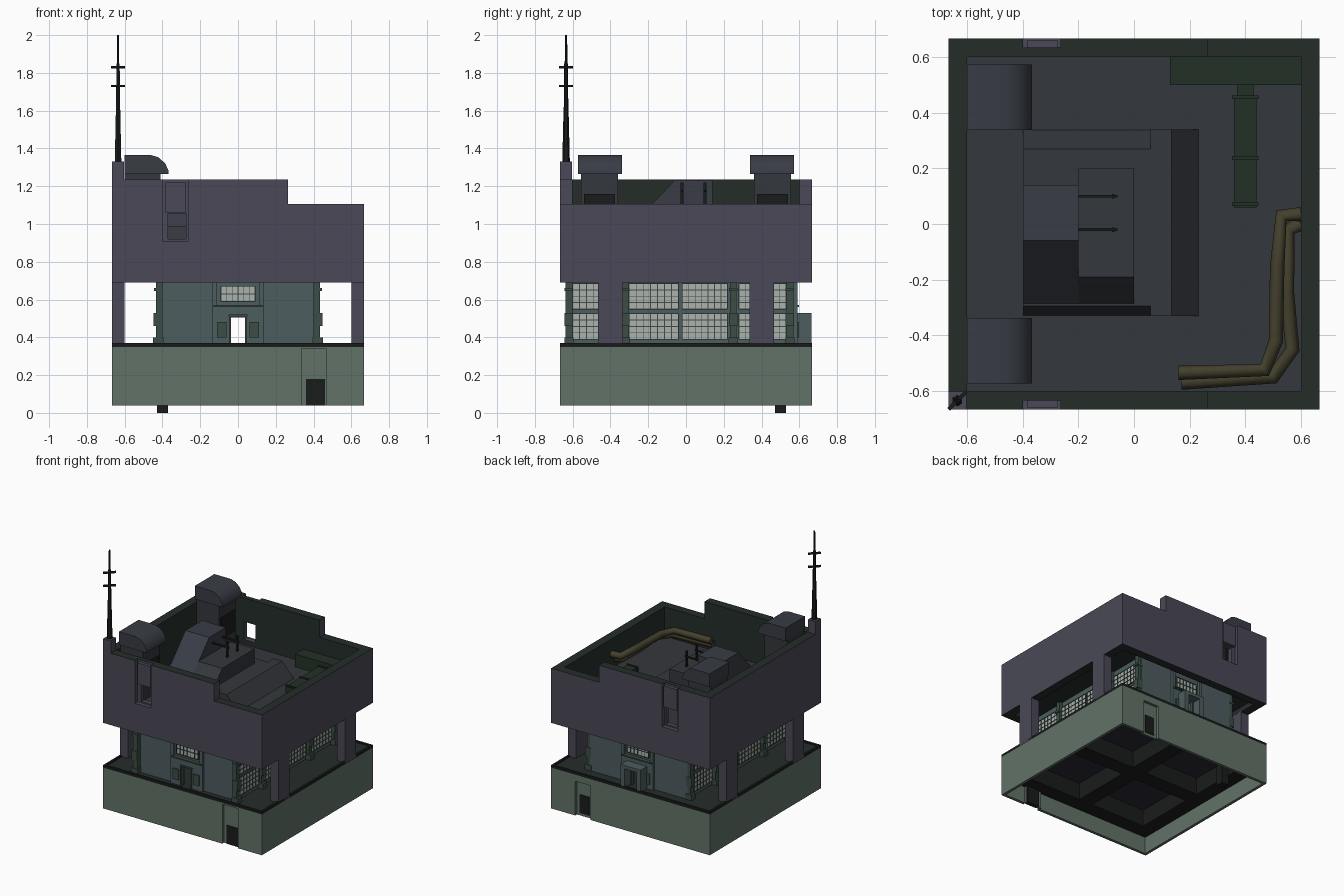
import bpy, bmesh, math
from mathutils import Vector, Matrix

if "Cube" in bpy.data.objects:
    bpy.data.objects.remove(bpy.data.objects["Cube"])


def mat(name, r, g, b):
    m = bpy.data.materials.new(name)
    m.diffuse_color = (r, g, b, 1)
    m.use_nodes = True
    m.node_tree.nodes["Principled BSDF"].inputs["Base Color"].default_value = m.diffuse_color
    return m


GREEN = mat("green_wall", 0.12, 0.17, 0.135)
PURPLE = mat("purple_wall", 0.068, 0.066, 0.095)
TEAL = mat("teal_wall", 0.075, 0.11, 0.115)
TRIM = mat("trim", 0.045, 0.075, 0.06)
DARK = mat("dark", 0.01, 0.012, 0.011)
NAVY = mat("navy", 0.02, 0.022, 0.035)
ROOF = mat("roof", 0.034, 0.038, 0.046)
WELL = mat("dark_well", 0.018, 0.026, 0.022)
HOOD = mat("vent", 0.04, 0.045, 0.06)
DUCT = mat("duct_green", 0.016, 0.03, 0.019)
PIPE = mat("pipe", 0.055, 0.05, 0.025)
GLASS = mat("glass", 0.42, 0.45, 0.42)


def finish(name, bm, m):
    bmesh.ops.recalc_face_normals(bm, faces=bm.faces)
    me = bpy.data.meshes.new(name)
    bm.to_mesh(me)
    bm.free()
    me.materials.append(m)
    ob = bpy.data.objects.new(name, me)
    bpy.context.collection.objects.link(ob)
    return ob


def boxes(name, m, *items):
    """One object from boxes given as (x0, x1, y0, y1, z0, z1)."""
    bm = bmesh.new()
    for x0, x1, y0, y1, z0, z1 in items:
        t = Matrix.Translation(((x0 + x1) / 2, (y0 + y1) / 2, (z0 + z1) / 2))
        s = Matrix.Diagonal((abs(x1 - x0), abs(y1 - y0), abs(z1 - z0), 1))
        bmesh.ops.create_cube(bm, size=1, matrix=t @ s)
    return finish(name, bm, m)


def prism(name, m, pts, a, b, axis="y"):
    """Extrude a profile: (x, z) along y, or (y, z) along x."""
    bm = bmesh.new()
    place = (lambda p, t: (p[0], t, p[1])) if axis == "y" else (lambda p, t: (t, p[0], p[1]))
    f = bm.faces.new([bm.verts.new(place(p, a)) for p in pts])
    ext = bmesh.ops.extrude_face_region(bm, geom=[f])
    vs = [v for v in ext["geom"] if isinstance(v, bmesh.types.BMVert)]
    d = Vector((0, b - a, 0)) if axis == "y" else Vector((b - a, 0, 0))
    bmesh.ops.translate(bm, verts=vs, vec=d)
    return finish(name, bm, m)


def cut(ob, *items):
    for it in items:
        c = boxes("cutter", DARK, it)
        md = ob.modifiers.new("cut", "BOOLEAN")
        md.operation, md.solver, md.object = "DIFFERENCE", "EXACT", c
        bpy.context.view_layer.objects.active = ob
        bpy.ops.object.modifier_apply(modifier=md.name)
        bpy.data.objects.remove(c)


def mx(items):
    """Add copies mirrored across x."""
    return list(items) + [(-b, -a, c, d, e, f) for a, b, c, d, e, f in items]


def my(items):
    """Add copies mirrored across y."""
    return list(items) + [(a, b, -d, -c, e, f) for a, b, c, d, e, f in items]


R, FL, ZT = 0.667, 0.88, 0.74  # half width, roof floor, core wall top

# Hollow base with door recesses at front and back
base = boxes("base", GREEN, (-R, R, -R, R, 0.04, 0.35))
cut(base, (-0.645, 0.645, -0.645, 0.645, 0, 0.33),
    (0.335, 0.465, -0.7, -0.62, 0, 0.34), (0.335, 0.465, 0.635, 0.7, 0, 0.30))
boxes("recess_panel", GREEN, *my([(0.33, 0.47, 0.63, 0.646, 0.04, 0.34)]))
boxes("base_door", DARK, (0.36, 0.46, -0.652, -0.62, 0.04, 0.18),
      (0.36, 0.44, 0.62, 0.652, 0.06, 0.20))
boxes("back_door_frame", GREEN, (0.25, 0.60, R - 0.01, R, 0.31, 0.325),
      (0.25, 0.262, R - 0.01, R, 0.08, 0.31), (0.588, 0.60, R - 0.01, R, 0.08, 0.31))
boxes("deck_rim", DARK, *my([(-R, R, 0.65, R, 0.35, 0.37)]),
      *mx([(0.65, R, -0.65, 0.65, 0.35, 0.37)]))
boxes("deck", WELL, (-0.65, 0.65, -0.65, 0.65, 0.345, 0.36))

# Framing under the deck, and a small foot
boxes("under_frame", DARK, *my([(-0.645, 0.645, 0.53, 0.645, 0.17, 0.33)]),
      *mx([(0.53, 0.645, -0.53, 0.53, 0.17, 0.33)]),
      (-0.06, 0.06, -0.53, 0.53, 0.17, 0.33), (-0.53, 0.53, -0.06, 0.06, 0.17, 0.33))
boxes("under_panel", NAVY, (-0.53, 0.53, -0.53, 0.53, 0.30, 0.325))
boxes("foot", DARK, (-0.43, -0.37, 0.47, 0.53, 0, 0.17))

# Core building: front and back walls with a through passage
for name, y0, y1 in (("front_wall", -0.60, -0.58), ("back_wall", 0.55, 0.57)):
    boxes(name, TEAL, *mx([(0.045, 0.41, y0, y1, 0.36, ZT)]), (-0.045, 0.045, y0, y1, 0.51, ZT))
for name, s, y in (("front_bay", -1, 0.60), ("back_bay", 1, 0.57)):
    a, b = sorted((s * y, s * (y + 0.02)))
    c, d = sorted((s * y, s * (y + 0.028)))
    boxes(name, TEAL, *mx([(0.11, 0.135, a, b, 0.36, ZT), (0.045, 0.11, a, b, 0.36, 0.56)]),
          (-0.045, 0.045, a, b, 0.51, 0.56))
    boxes(name + "_trim", TRIM, *mx([(0.06, 0.11, c, d, 0.40, 0.48),
          (0.038, 0.048, c, d, 0.36, 0.52)]), (-0.13, 0.13, c, d, 0.56, 0.57),
          (-0.05, 0.05, c, d, 0.51, 0.52))
    e, f = sorted((s * (y - 0.005), s * (y + 0.008)))
    g, h = sorted((s * (y - 0.005), s * (y + 0.013)))
    boxes(name + "_window", GLASS, (-0.09, 0.09, e, f, 0.59, 0.67))
    boxes(name + "_bars", TRIM, *[(-0.09 + i * 0.03 - 0.002, -0.09 + i * 0.03 + 0.002, g, h, 0.59, 0.67)
          for i in range(7)], *[(-0.09, 0.09, g, h, z - 0.002, z + 0.002) for z in (0.59, 0.63, 0.67)])
boxes("back_porch", TEAL, *mx([(0.05, 0.085, 0.57, R - 0.002, 0.36, 0.53)]),
      (-0.085, 0.085, 0.57, R - 0.002, 0.505, 0.53))

# Side walls with gridded windows
boxes("side_wall", TEAL, *mx([(0.39, 0.41, -0.60, 0.57, 0.36, ZT)]))
glass, bars = [], []
for y0, y1 in ((-0.60, -0.345), (-0.30, -0.04), (-0.02, 0.22), (0.28, 0.53)):
    for z0, z1 in ((0.39, 0.525), (0.55, 0.685)):
        glass.append((0.40, 0.415, y0, y1, z0, z1))
        for i in range(8):
            y = y0 + (y1 - y0) * i / 7
            bars.append((0.40, 0.419, y - 0.002, y + 0.002, z0, z1))
        for i in range(5):
            z = z0 + (z1 - z0) * i / 4
            bars.append((0.40, 0.419, y0, y1, z - 0.002, z + 0.002))
boxes("side_windows", GLASS, *mx(glass))
boxes("window_bars", TRIM, *mx(bars))
pil = []
for y in (-0.62, -0.32, 0.25, 0.55):
    pil += [(0.40, 0.435, y - 0.018, y + 0.018, 0.36, ZT), (0.395, 0.45, y - 0.024, y + 0.024, 0.36, 0.40),
            (0.40, 0.447, y - 0.022, y + 0.022, 0.46, 0.53), (0.40, 0.446, y - 0.022, y + 0.022, 0.645, 0.66)]
boxes("pilasters", TRIM, *mx(pil))

# Outer columns
boxes("columns", PURPLE, *mx(my([(0.60, R, 0.335, 0.465, 0.355, 0.70)])))

# Upper block: stepped parapet, roof well, soffit recess, wall slots
upper = prism("upper_block", PURPLE, [(-R, 0.69), (R, 0.69), (R, 1.105), (0.265, 1.105),
              (0.265, 1.235), (-R, 1.235)], -R, R)
cut(upper, (-0.6, 0.6, -0.6, 0.6, FL, 1.5), (-0.6, 0.6, -0.6, 0.6, 0.5, 0.73),
    (-0.40, -0.265, -0.8, -0.635, 0.91, 1.3), (-0.40, -0.265, 0.635, 0.8, 0.91, 1.3),
    (-0.37, -0.275, -0.8, -0.55, 0.92, 1.055), (-0.37, -0.275, 0.55, 0.8, 0.92, 1.055))
upper.data.materials.append(WELL)
for p in upper.data.polygons:
    c = p.center
    if max(abs(c.x), abs(c.y)) < 0.602:
        p.material_index = 1
boxes("slot_panel", PURPLE, *my([(-0.385, -0.275, 0.63, 0.66, 1.06, 1.22)]))
boxes("roof_floor", ROOF, (-0.6, 0.6, -0.6, 0.6, FL - 0.01, FL + 0.003))

# Roof mound: sloped skirt, side wedge, two sloped housings
bm = bmesh.new()
lo = [bm.verts.new(p) for p in ((-0.4, -0.33, FL), (0.135, -0.33, FL), (0.135, 0.34, FL), (-0.4, 0.34, FL))]
hi = [bm.verts.new(p) for p in ((-0.4, -0.295, 0.99), (0.07, -0.295, 0.99), (0.07, 0.27, 0.99), (-0.4, 0.27, 0.99))]
bm.faces.new(lo)
bm.faces.new(hi)
for i in range(4):
    j = (i + 1) % 4
    bm.faces.new((lo[i], lo[j], hi[j], hi[i]))
finish("roof_mound", bm, ROOF)
prism("roof_wedge", ROOF, [(0.06, FL), (0.235, FL), (0.135, 0.99), (0.06, 0.99)], -0.33, 0.34)
prism("tall_housing", HOOD, [(-0.295, 0.98), (-0.06, 1.232), (0.14, 1.232), (0.14, 0.98)], -0.4, -0.2, "x")
prism("low_housing", ROOF, [(-0.295, 0.98), (-0.19, 1.1), (0.20, 1.1), (0.20, 0.98)], -0.2, 0.0, "x")
rail = []
for y in (0.10, -0.02):
    rail += [(-0.2, -0.06, y - 0.005, y + 0.005, 1.17, 1.18), (-0.08, -0.07, y - 0.008, y + 0.008, 1.10, 1.22)]
boxes("rails", DARK, *rail)

# Hooded vents
for side, s in (("front", -1), ("back", 1)):
    hood = prism("vent_hood_" + side, HOOD, [(-0.6, 1.265), (-0.6, 1.365), (-0.46, 1.365), (-0.42, 1.352),
                 (-0.385, 1.32), (-0.367, 1.28), (-0.367, 1.265)], s * 0.338, s * 0.573)
    bpy.context.view_layer.objects.active = hood
    hood.select_set(True)
    bpy.ops.object.shade_smooth_by_angle(angle=math.radians(40))
    hood.select_set(False)
boxes("vent_stem", ROOF, *my([(-0.6, -0.41, 0.36, 0.555, FL, 1.27)]))
boxes("vent_mouth", DARK, *my([(-0.42, -0.40, 0.375, 0.54, 1.0, 1.16)]))

# Roof ducts
boxes("roof_duct", DUCT, (0.36, 0.44, 0.06, 0.46, FL, 0.965), (0.37, 0.43, 0.45, 0.51, FL, 0.95),
      *[(0.352, 0.448, y, y + 0.012, FL, 0.972) for y in (0.065, 0.23, 0.45)])
boxes("duct_trunk", DUCT, (0.13, 0.6, 0.50, 0.6, FL, 0.98))

# Paired roof pipes
cu = bpy.data.curves.new("roof_pipes", "CURVE")
cu.dimensions, cu.bevel_depth, cu.bevel_resolution, cu.use_fill_caps = "3D", 0.026, 1, True
for z, path in ((0.99, [(0.6, 0.035), (0.53, 0.03), (0.515, -0.15), (0.51, -0.42), (0.47, -0.525), (0.16, -0.535)]),
                (0.945, [(0.6, 0.0), (0.555, -0.02), (0.55, -0.25), (0.57, -0.45), (0.50, -0.55), (0.17, -0.57)])):
    sp = cu.splines.new("POLY")
    sp.points.add(len(path) - 1)
    for p, (x, y) in zip(sp.points, path):
        p.co = (x, y, z, 1)
cu.materials.append(PIPE)
bpy.context.collection.objects.link(bpy.data.objects.new("roof_pipes", cu))

# Corner mast
M = -0.635
boxes("mast_post", PURPLE, (-R, -0.603, -R, -0.603, 1.2, 1.33))
bm = bmesh.new()
for r1, r2, z0, z1 in ((0.02, 0.013, 1.33, 1.62), (0.012, 0.010, 1.62, 1.85), (0.007, 0.006, 1.85, 2.0)):
    bmesh.ops.create_cone(bm, cap_ends=True, segments=6, radius1=r1, radius2=r2, depth=z1 - z0,
                          matrix=Matrix.Translation((M, M, (z0 + z1) / 2)))
finish("mast", bm, DARK)
for z in (1.73, 1.83):
    bar = boxes("mast_crossbar", DARK, (-0.045, 0.045, -0.007, 0.007, -0.006, 0.006))
    bar.location, bar.rotation_euler = (M, M, z), (0, 0, math.radians(45))
